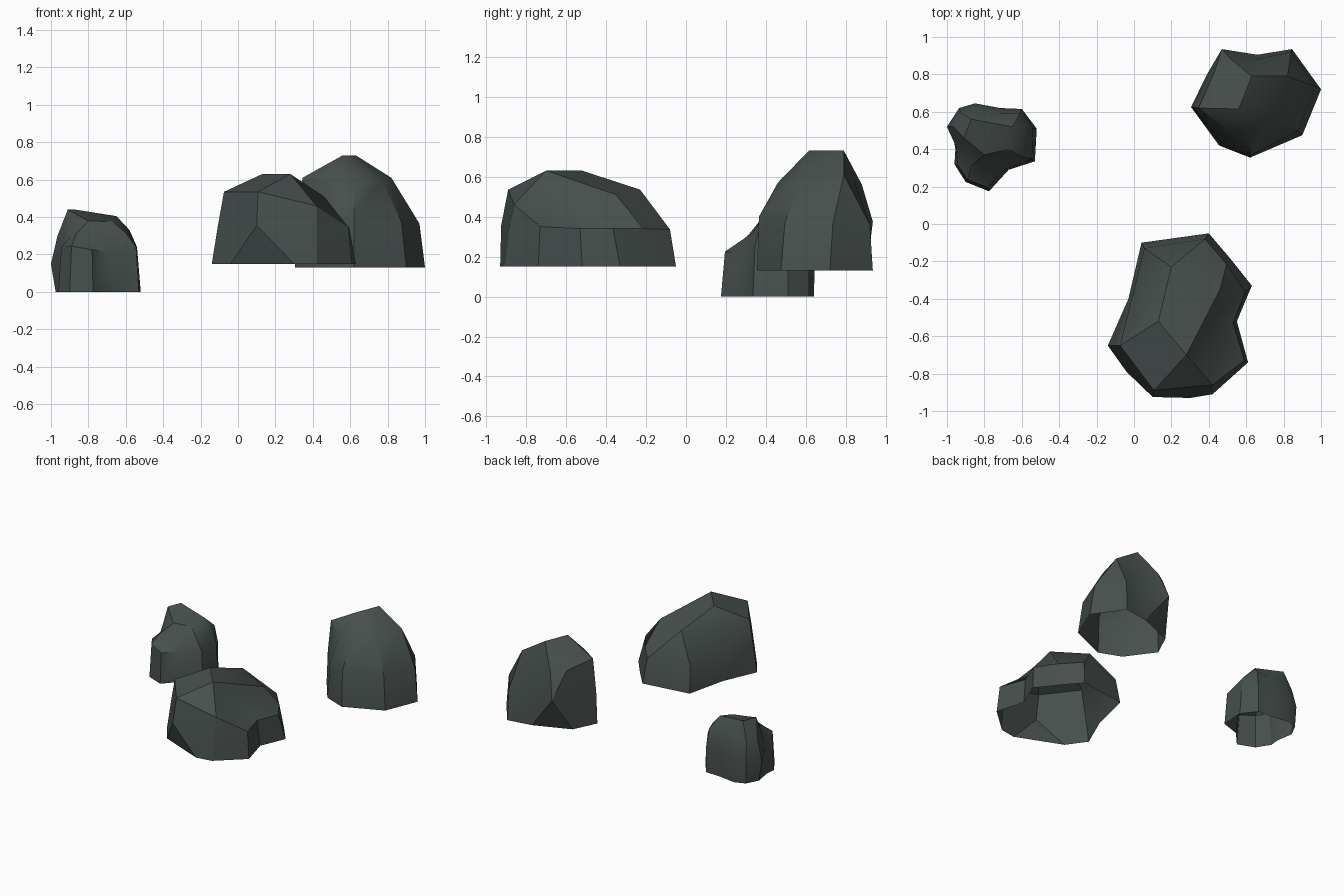
import bpy, math

stone = bpy.data.materials.new("dark slate")
stone.diffuse_color = (0.062, 0.078, 0.074, 1)


def rock(name, columns):
    """Skin vertical columns of points, counter-clockwise from above.
    Columns may share points; the shared ones collapse quads to triangles."""
    ids, verts, faces = {}, [], []

    def vid(p):
        if p not in ids:
            ids[p] = len(verts)
            verts.append(p)
        return ids[p]

    def add(points):
        loop = list(dict.fromkeys(vid(p) for p in points))
        if len(loop) > 2:
            faces.append(loop)

    for i, a in enumerate(columns):
        b = columns[(i + 1) % len(columns)]
        for j in range(len(a) - 1):
            add((a[j], b[j], b[j + 1], a[j + 1]))
    add([c[-1] for c in columns])          # cap; the underside stays open
    mesh = bpy.data.meshes.new(name)
    mesh.from_pydata(verts, [], faces)
    mesh.materials.append(stone)
    obj = bpy.data.objects.new(name, mesh)
    bpy.context.collection.objects.link(obj)
    bpy.ops.object.select_all(action='DESELECT')
    obj.select_set(True)
    bpy.context.view_layer.objects.active = obj
    bpy.ops.object.shade_smooth_by_angle(angle=math.radians(32))


# Broad front rock
t1, t2 = (.13, -.52, .63), (.28, -.70, .63)
a, b, c = (-.075, -.65, .535), (.107, -.89, .535), (.20, -.23, .535)
d, e, f = (.42, -.86, .46), (.40, -.53, .465), (.46, -.35, .51)
m = (.10, -.925, .355)
rock("broad_rock", [
    [(-.14, -.65, .15), (-.108, -.65, .35), a, t1],
    [(-.04, -.79, .15), m, b, t2],
    [(.30, -.93, .15), m, b, t2],
    [(.42, -.91, .15), (.42, -.885, .35), d, t2],
    [(.61, -.74, .15), (.59, -.73, .35), d, t2],
    [(.55, -.52, .15), (.53, -.53, .34), e, t2],
    [(.63, -.33, .15), (.595, -.365, .34), e, t2],
    [(.515, -.185, .15), (.495, -.215, .34), f, t2],
    [(.40, -.05, .15), (.38, -.08, .335), c, t1],
    [(.04, -.10, .15), (.055, -.13, .34), c, t1],
    [(-.03, -.40, .15), (-.01, -.41, .35), a, t1],
])

# Tall rear rock
t1, t2 = (.56, .615, .73), (.63, .79, .73)
u, w, v = (.82, .79, .61), (.52, .88, .56), (.43, .815, .57)
m, low = (.47, .935, .375), (.66, .905, .13)
rock("tall_rock", [
    [(.305, .625, .13), (.315, .625, .37), (.345, .62, .61), t1],
    [(.455, .42, .13), (.465, .435, .37), (.495, .50, .59), t1],
    [(.62, .355, .13), (.62, .365, .40), (.62, .46, .57), t1],
    [(.90, .475, .13), (.875, .495, .37), (.77, .58, .60), t1],
    [(1.0, .72, .13), (.97, .735, .365), u, t2],
    [(.845, .935, .13), (.84, .92, .36), u, t2],
    [low, (.65, .88, .37), (.64, .84, .58), t2],
    [low, m, w, t2],
    [(.39, .80, .13), m, v, t2],
])

# Small left rock with a low outcrop at its front
p, q, r = (-.87, .56, .44), (-.65, .52, .405), (-.67, .40, .375)
s, t = (-.80, .37, .38), (-.91, .46, .44)
rock("small_rock", [
    [(-.975, .52, 0), (-1, .52, .15), (-.965, .52, .30), t],
    [(-.955, .40, 0), (-.95, .41, .22), (-.92, .42, .33), t],
    [(-.96, .32, 0), (-.945, .32, .24), (-.89, .37, .30), t],
    [(-.90, .225, 0), (-.89, .235, .245), (-.87, .31, .305), s],
    [(-.775, .175, 0), (-.78, .195, .225), (-.82, .32, .29), s],
    [(-.67, .29, 0), (-.695, .29, .215), (-.72, .335, .32), s],
    [(-.53, .335, 0), (-.545, .345, .24), (-.60, .36, .315), r],
    [(-.52, .51, 0), (-.54, .51, .24), (-.58, .50, .33), q],
    [(-.60, .615, 0), (-.60, .615, .20), (-.61, .59, .33), q],
    [(-.715, .62, 0), (-.715, .62, .20), (-.72, .59, .33), q],
    [(-.85, .64, 0), (-.85, .645, .18), (-.84, .61, .35), p],
    [(-.93, .61, 0), (-.935, .62, .16), (-.92, .59, .30), p],
])
